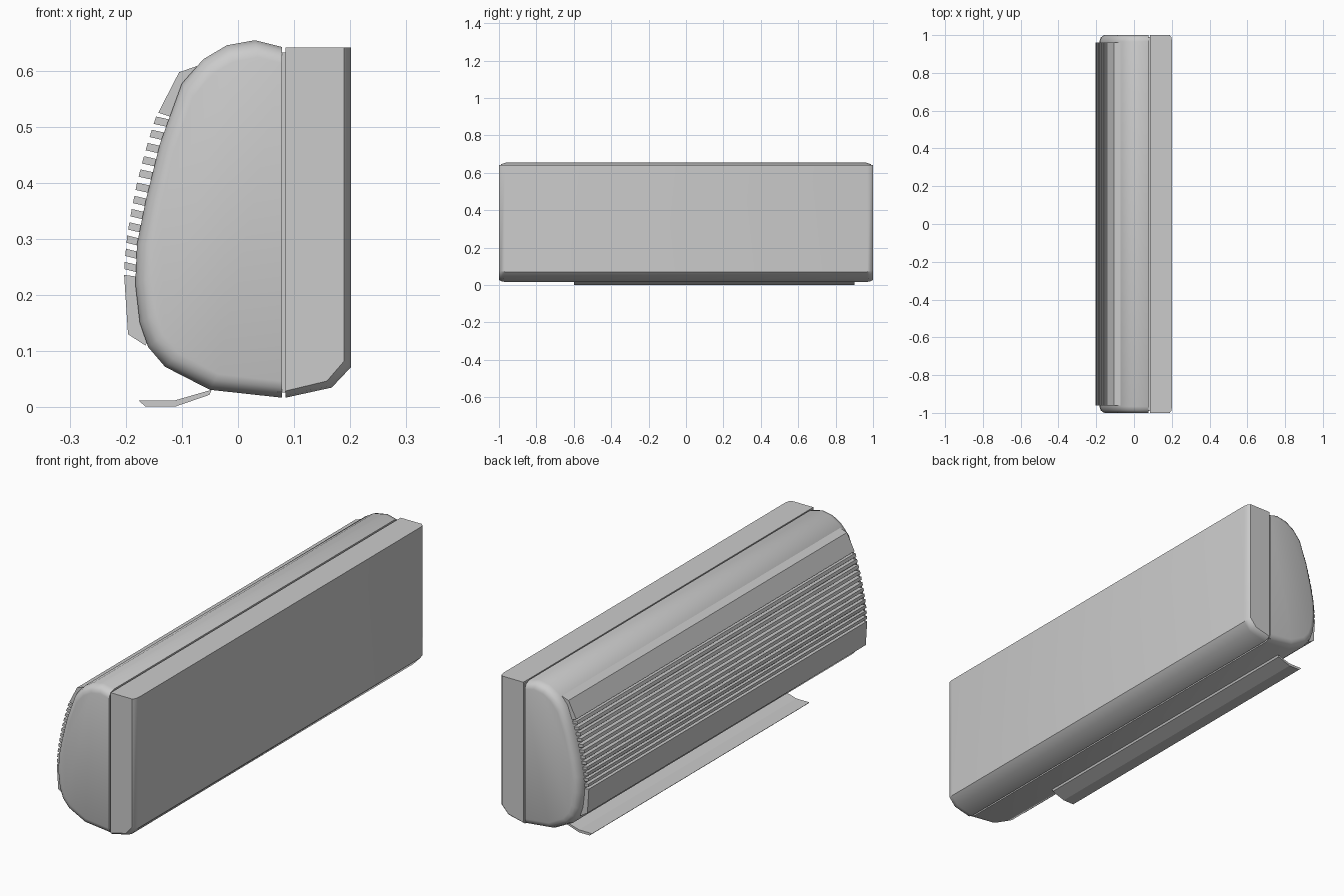
import bpy, bmesh

if "Cube" in bpy.data.objects:
    bpy.data.objects.remove(bpy.data.objects["Cube"])


def lerp(table, z):
    """Piecewise linear lookup of x at height z."""
    for (x0, z0), (x1, z1) in zip(table, table[1:]):
        if z0 <= z <= z1:
            return x0 + (x1 - x0) * (z - z0) / (z1 - z0)
    return table[-1][0]


def add_loft(bm, profile, stations, pivot=(0, 0), extent=(1, 1)):
    """Skin an xz profile through (y, inset) stations, inset towards the pivot."""
    rings = []
    for y, inset in stations:
        sx, sz = 1 - inset / extent[0], 1 - inset / extent[1]
        rings.append([bm.verts.new((pivot[0] + (x - pivot[0]) * sx, y,
                                    pivot[1] + (z - pivot[1]) * sz)) for x, z in profile])
    n = len(profile)
    for a, b in zip(rings, rings[1:]):
        for i in range(n):
            j = (i + 1) % n
            bm.faces.new((a[i], a[j], b[j], b[i]))
    bm.faces.new(rings[0])
    bm.faces.new(rings[-1])


def finish(bm, name, smooth=None):
    bmesh.ops.recalc_face_normals(bm, faces=bm.faces[:])
    mesh = bpy.data.meshes.new(name)
    bm.to_mesh(mesh)
    bm.free()
    obj = bpy.data.objects.new(name, mesh)
    bpy.context.collection.objects.link(obj)
    if smooth:
        bpy.ops.object.select_all(action='DESELECT')
        obj.select_set(True)
        bpy.context.view_layer.objects.active = obj
        bpy.ops.object.shade_smooth_by_angle(angle=smooth)
    return obj


def make_part(name, profile, stations, smooth=None, **kw):
    bm = bmesh.new()
    add_loft(bm, profile, stations, **kw)
    return finish(bm, name, smooth)


def rounded(end, steps):
    """Mirror (distance from end, inset) steps to both ends."""
    half = [(end - d, i) for d, i in steps]
    return [(-y, i) for y, i in half] + half[::-1]


# front housing with rounded ends
front = [(0.078, 0.017), (-0.05, 0.031), (-0.13, 0.072), (-0.16, 0.107), (-0.175, 0.15),
         (-0.183, 0.22), (-0.18, 0.29), (-0.164, 0.37), (-0.139, 0.47), (-0.10, 0.577),
         (-0.062, 0.62), (-0.02, 0.645), (0.03, 0.654), (0.078, 0.642)]
make_part("front_housing", front,
          rounded(1.0, [(0, 0.03), (0.004, 0.018), (0.013, 0.007), (0.034, 0)]),
          smooth=0.6, pivot=(0.078, 0.33), extent=(0.26, 0.32))

# wall-side housing
back = [(0.085, 0.017), (0.167, 0.035), (0.201, 0.071), (0.201, 0.641), (0.085, 0.641)]
make_part("back_housing", back,
          rounded(1.0, [(0, 0.012), (0.01, 0.004), (0.03, 0)]),
          smooth=0.6, pivot=(0.085, 0.641), extent=(0.116, 0.624))

# recessed strip joining the two housings
seam = [(0.07, 0.026), (0.09, 0.026), (0.09, 0.632), (0.07, 0.632)]
make_part("seam_strip", seam, [(-0.99, 0), (0.99, 0)])

# grille: lower panel and upper cap
span = [(-0.96, 0), (0.96, 0)]
make_part("grille_lower_panel", [(-0.203, 0.236), (-0.196, 0.13), (-0.165, 0.11),
                                 (-0.155, 0.125), (-0.17, 0.231)], span)
make_part("grille_upper_cap", [(-0.142, 0.525), (-0.105, 0.597), (-0.07, 0.609),
                               (-0.055, 0.605), (-0.09, 0.56), (-0.115, 0.516)], span)

# grille slats follow the bulge of the housing
outer = [(-0.203, 0.22), (-0.202, 0.26), (-0.197, 0.31), (-0.19, 0.35), (-0.18, 0.4),
         (-0.167, 0.45), (-0.152, 0.5), (-0.142, 0.53)]
body = front[4:11]
bm = bmesh.new()
count = 12
for k in range(count):
    z = 0.246 + k * (0.505 - 0.246) / (count - 1)
    top = z + 0.013
    add_loft(bm, [(lerp(outer, z), z), (lerp(outer, top), top),
                  (lerp(body, top) + 0.012, top - 0.008),
                  (lerp(body, z) + 0.012, z - 0.008)], span)
finish(bm, "grille_slats")

# open air outlet flap
flap = [(-0.047, 0.031), (-0.113, 0.012), (-0.177, 0.012), (-0.165, 0.001),
        (-0.112, 0.001), (-0.051, 0.022)]
make_part("outlet_flap", flap, [(-0.6, 0), (0.9, 0)])
